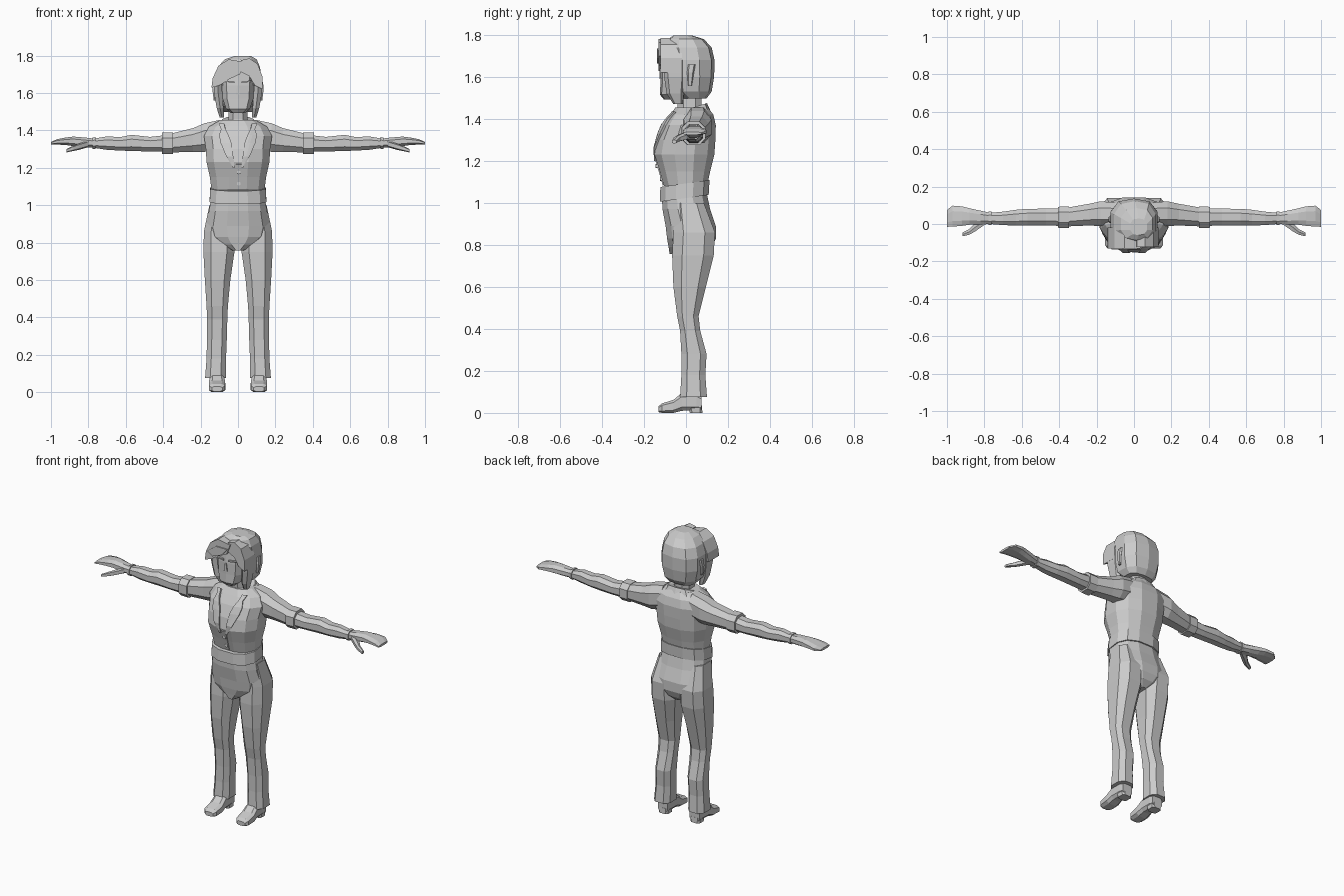
import bpy, bmesh, math
from mathutils import Vector

grey = bpy.data.materials.new("plain grey")
grey.diffuse_color = (0.6, 0.6, 0.6, 1)


def finish(name, bm, mirror=False):
    bmesh.ops.recalc_face_normals(bm, faces=bm.faces)
    me = bpy.data.meshes.new(name)
    bm.to_mesh(me)
    bm.free()
    me.materials.append(grey)
    ob = bpy.data.objects.new(name, me)
    bpy.context.collection.objects.link(ob)
    if mirror:
        m = ob.modifiers.new("mirror", 'MIRROR')
        m.use_mirror_merge = False
    return ob


def loft(name, rings, axis='z', n=8, p=0.8, mirror=False, tilt=0.0, caps=True):
    """Skin rings of (position, centre, half width, low, high) along an axis."""
    bm = bmesh.new()
    rows = []
    for t, c, h, lo, hi in rings:
        row = []
        for i in range(n):
            a = 2 * math.pi * (i + 0.5) / n
            cu, sv = math.cos(a), math.sin(a)
            k = 1 / max(abs(math.cos(math.pi / n)), 0.01)
            u = c + h * math.copysign(min(1, abs(cu) * k) ** p, cu)
            v = (lo + hi) / 2 + (hi - lo) / 2 * math.copysign(min(1, abs(sv) * k) ** p, sv)
            co = {'z': (u, v, t + tilt * v), 'y': (u, t, v), 'x': (t, u, v)}[axis]
            row.append(bm.verts.new(co))
        rows.append(row)
    for a, b in zip(rows, rows[1:]):
        for i in range(n):
            j = (i + 1) % n
            bm.faces.new((a[i], a[j], b[j], b[i]))
    if caps:
        bm.faces.new(rows[0])
        bm.faces.new(rows[-1])
    return finish(name, bm, mirror)


def strip(name, rows, target, thick=0.008, cols=4, mirror=False):
    """Cloth strip of (x0, x1, z) rows laid on the front of a target."""
    bm = bmesh.new()
    grid = [[bm.verts.new((a + (b - a) * i / cols, -0.5, z)) for i in range(cols + 1)]
            for a, b, z in rows]
    for r, s in zip(grid, grid[1:]):
        for i in range(cols):
            bm.faces.new((r[i], r[i + 1], s[i + 1], s[i]))
    ob = finish(name, bm)
    w = ob.modifiers.new("wrap", 'SHRINKWRAP')
    w.target, w.wrap_method = target, 'PROJECT'
    w.use_project_x = w.use_project_z = False
    w.use_project_y, w.use_positive_direction = True, True
    w.use_negative_direction = False
    s = ob.modifiers.new("thickness", 'SOLIDIFY')
    s.thickness, s.offset = thick, 0
    if mirror:
        ob.modifiers.new("mirror", 'MIRROR').use_mirror_merge = False
    return ob


def prism(name, outline, y0, y1, mirror=False):
    """Flat outline in x, z pushed from y0 to y1."""
    bm = bmesh.new()
    f = bm.faces.new([bm.verts.new((x, y0, z)) for x, z in outline])
    r = bmesh.ops.extrude_face_region(bm, geom=[f])
    vs = [g for g in r["geom"] if isinstance(g, bmesh.types.BMVert)]
    bmesh.ops.translate(bm, vec=Vector((0, y1 - y0, 0)), verts=vs)
    return finish(name, bm, mirror)


# Torso, belt and hips
torso = loft("shirt_body", [
    (1.08, 0, .142, -.105, .10), (1.15, 0, .15, -.125, .115), (1.23, 0, .168, -.150, .135),
    (1.30, 0, .172, -.138, .140), (1.37, 0, .182, -.108, .142), (1.42, 0, .155, -.075, .130),
    (1.455, 0, .095, -.05, .105)], n=12, p=.85)
loft("belt", [(1.023, 0, .152, -.125, .108), (1.093, 0, .148, -.122, .112)], n=12, tilt=.14)
loft("hips", [
    (.757, 0, .03, -.078, .09), (.79, 0, .10, -.083, .125), (.83, 0, .155, -.09, .142),
    (.89, 0, .170, -.097, .142), (.97, 0, .155, -.112, .115), (1.04, 0, .143, -.115, .10)],
    n=12, p=.8)

# Trouser legs with flared hems
loft("trouser_leg", [
    (.075, .120, .056, -.028, .100), (.18, .116, .052, -.022, .092), (.28, .113, .053, -.022, .098),
    (.39, .111, .054, -.028, .068), (.46, .111, .057, -.042, .060), (.60, .109, .068, -.060, .095),
    (.75, .102, .083, -.066, .132), (.86, .102, .080, -.060, .138), (1.00, .095, .058, -.06, .085)],
    p=.75, mirror=True)

# Shoes with heels
loft("shoe", [
    (-.132, .112, .028, .004, .030), (-.115, .112, .042, 0, .045), (-.06, .112, .044, 0, .062),
    (-.02, .112, .040, .010, .095), (.05, .112, .038, .012, .095), (.075, .112, .034, .010, .080)],
    axis='y', p=.6, mirror=True)
loft("shoe_heel", [(0, .112, .032, .018, .078), (.035, .112, .035, .012, .076)], p=.5, mirror=True)

# Sleeves, cuffs and arms
loft("sleeve", [
    (.10, .055, .060, 1.30, 1.455), (.18, .055, .066, 1.285, 1.438), (.24, .050, .058, 1.285, 1.412),
    (.36, .037, .050, 1.282, 1.382)], axis='x', p=.85, mirror=True)
loft("sleeve_cuff", [(.348, .036, .058, 1.275, 1.388), (.405, .036, .056, 1.275, 1.388)],
     axis='x', p=.8, mirror=True)
loft("forearm", [
    (.39, .036, .046, 1.286, 1.374), (.47, .037, .045, 1.287, 1.365), (.57, .037, .044, 1.290, 1.376),
    (.63, .034, .042, 1.292, 1.364), (.70, .030, .036, 1.296, 1.368), (.78, .030, .029, 1.308, 1.354)],
    axis='x', p=.85, mirror=True)
loft("wristband", [(.762, .030, .036, 1.300, 1.364), (.778, .030, .036, 1.302, 1.362)],
     axis='x', p=.8, mirror=True)

# Hands: fanned fingers and a separate thumb
loft("hand", [
    (.77, .030, .030, 1.308, 1.356), (.82, .034, .037, 1.310, 1.362), (.88, .040, .044, 1.316, 1.367),
    (.92, .042, .052, 1.322, 1.362), (.97, .042, .056, 1.324, 1.352), (1.0, .030, .045, 1.324, 1.338)],
    axis='x', p=.85, mirror=True)
loft("thumb", [
    (.80, .015, .020, 1.310, 1.345), (.85, -.018, .022, 1.296, 1.330), (.88, -.042, .015, 1.290, 1.318),
    (.918, -.056, .010, 1.282, 1.300)], axis='x', n=6, p=.85, mirror=True)

# Neck and raised shirt collar
loft("neck", [(1.38, 0, .065, -.045, .085), (1.46, 0, .052, -.040, .075), (1.56, 0, .050, -.050, .075)])
loft("collar", [(1.395, 0, .125, -.085, .120), (1.445, 0, .082, -.056, .100)], n=10, tilt=.30)

# Lapels, shirt opening and buttons
strip("lapel", [(.018, .024, 1.20), (.025, .060, 1.26), (.035, .090, 1.33), (.050, .098, 1.37),
                (.065, .088, 1.40), (.072, .100, 1.43)], torso, .022, mirror=True)
strip("placket", [(-.012, .016, 1.085), (-.012, .016, 1.15), (-.010, .020, 1.22)], torso, .010, 2)
for z, y in ((1.115, -.118), (1.175, -.139)):
    loft("button", [(y - .006, .004, .010, z - .010, z + .010), (y + .02, .004, .010, z - .010, z + .010)],
         axis='y', n=6)

# Face with a flat front and tapered chin
loft("face", [
    (1.492, 0, .036, -.105, -.02), (1.515, 0, .064, -.124, .02), (1.57, 0, .082, -.122, .05),
    (1.64, 0, .086, -.122, .06), (1.72, 0, .086, -.115, .06)], n=10, p=.7)
prism("brow", [(.015, 1.652), (.07, 1.660), (.072, 1.667), (.018, 1.662)], -.126, -.10, True)
prism("nose", [(-.012, 1.59), (.012, 1.59), (.004, 1.64), (-.004, 1.64)], -.127, -.10)

# Bobbed hair, crown and side locks
loft("hair", [
    (1.498, 0, .085, -.02, .098), (1.53, 0, .110, -.075, .122), (1.60, 0, .126, -.088, .134),
    (1.68, 0, .126, -.100, .136), (1.74, .005, .112, -.105, .122), (1.78, .015, .085, -.085, .085),
    (1.797, .025, .045, -.060, .030)], n=10, p=.85)
loft("side_lock", [
    (1.47, .086, .012, -.060, -.015), (1.52, .096, .018, -.092, -.01), (1.60, .106, .022, -.104, 0),
    (1.68, .108, .022, -.112, 0)], n=6, mirror=True)
loft("ear", [(1.56, .124, .006, .010, .028), (1.62, .128, .009, .005, .038), (1.66, .126, .008, .010, .045)],
     n=6, mirror=True)

# Swept fringe, parted off centre
prism("fringe_long", [(.035, 1.765), (.010, 1.700), (-.045, 1.675), (-.10, 1.640), (-.142, 1.628),
                      (-.135, 1.680), (-.105, 1.745), (-.050, 1.780)], -.130, -.02)
prism("fringe_short", [(.015, 1.775), (.012, 1.715), (.060, 1.690), (.090, 1.640), (.130, 1.620),
                       (.130, 1.690), (.105, 1.755), (.06, 1.785)], -.122, -.02)
prism("fringe_tip", [(.020, 1.735), (-.02, 1.690), (-.085, 1.665), (-.120, 1.690), (-.06, 1.735)], -.137, -.09)
